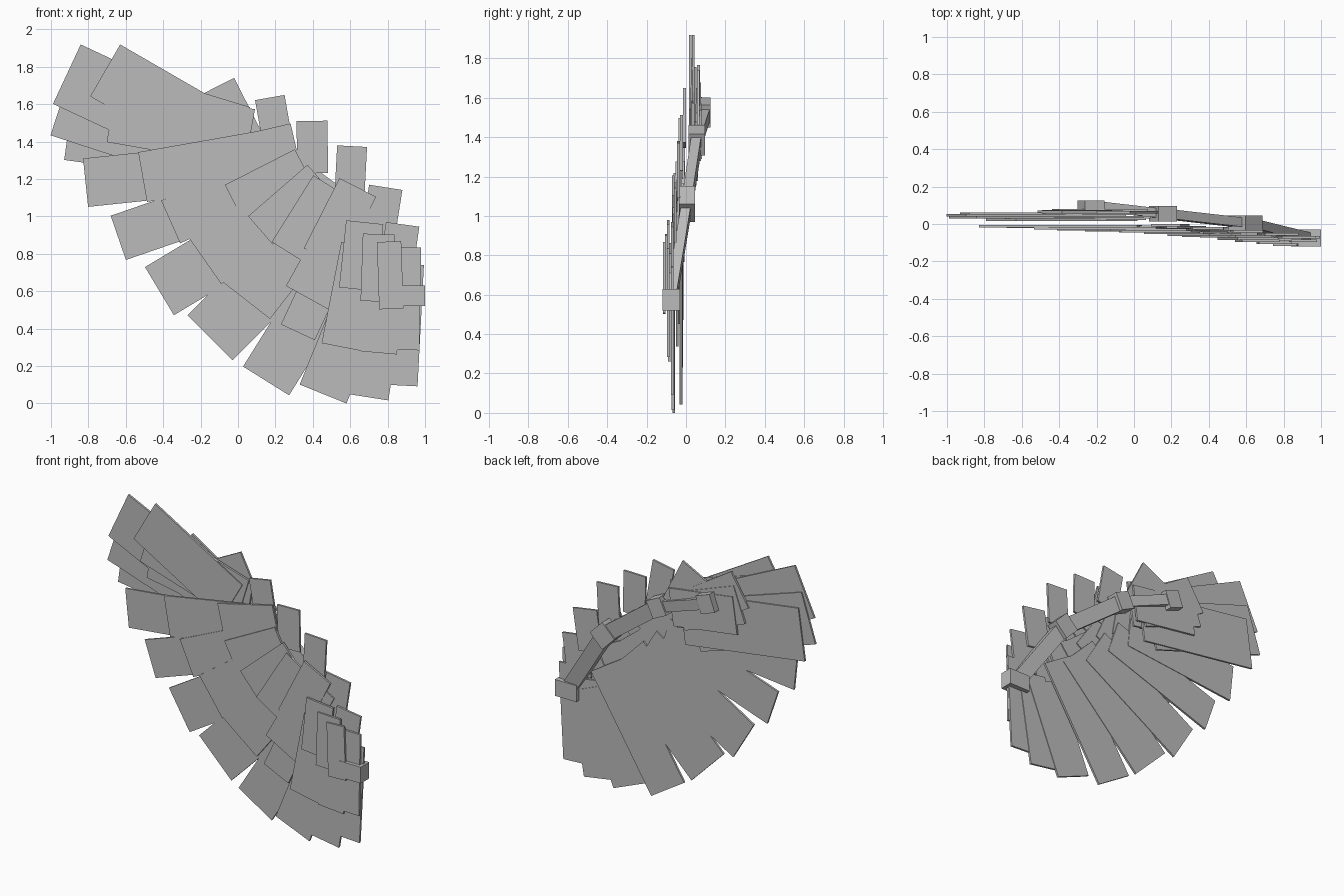
import bpy
from math import radians, sin, cos
from mathutils import Vector, Matrix

cube = bpy.data.objects.get("Cube")
if cube:
    bpy.data.objects.remove(cube, do_unlink=True)

grey = bpy.data.materials.new("plain_grey")
grey.use_nodes = True
grey.diffuse_color = (0.5, 0.5, 0.5, 1)
grey.node_tree.nodes["Principled BSDF"].inputs["Base Color"].default_value = (0.5, 0.5, 0.5, 1)


def box(name, centre, axis, length, thickness, width):
    """Box whose length follows axis, thickness is near y and width lies in the wing plane."""
    along = Vector(axis).normalized()
    side = along.cross(Vector((0, 1, 0))).normalized()
    depth = side.cross(along)
    bpy.ops.mesh.primitive_cube_add(size=1)
    part = bpy.context.object
    part.name = name
    turn = Matrix((along, depth, side)).transposed().to_4x4()
    scale = Matrix.Diagonal((length, thickness, width, 1))
    part.data.transform(Matrix.Translation(centre) @ turn @ scale)
    part.data.materials.append(grey)
    return part


def feather_row(name, first_y, last_y, length, feathers):
    """Flat feathers: tip x, tip z, angle from tip to root, width."""
    for i, (x, z, angle, width) in enumerate(feathers):
        y = first_y + (last_y - first_y) * i / max(1, len(feathers) - 1)
        axis = Vector((cos(radians(angle)), 0, sin(radians(angle))))
        centre = Vector((x, y, z)) + axis * length / 2
        box(f"{name}_{i + 1}", centre, axis, length, 0.014, width)


# Long feathers of the wing tip
feather_row("primary_feather", 0.037, 0.055, 0.9, [
    (-0.915, 1.76, -25, 0.35),
    (-0.95, 1.595, -18, 0.34),
    (-0.905, 1.475, -8, 0.35)])
feather_row("primary_covert", 0.022, 0.036, 0.75, [
    (-0.71, 1.78, -30, 0.32),
    (-0.70, 1.65, -17, 0.32),
    (-0.675, 1.55, -10, 0.31)])
feather_row("primary_back_covert", 0.064, 0.074, 0.48, [
    (-0.45, 1.66, -32, 0.25),
    (-0.45, 1.56, -20, 0.25),
    (-0.42, 1.48, -8, 0.25)])

# Trailing feathers of the forearm, in three overlapping rows
feather_row("secondary_feather", -0.012, -0.025, 0.85, [
    (-0.815, 1.18, 6, 0.26),
    (-0.64, 0.885, 19, 0.25),
    (-0.42, 0.60, 31, 0.30),
    (-0.15, 0.35, 45, 0.34),
    (0.15, 0.12, 58, 0.29)])
feather_row("secondary_covert", -0.022, -0.045, 0.66, [
    (-0.51, 1.21, 10, 0.27),
    (-0.36, 0.97, 24, 0.25),
    (-0.175, 0.76, 35, 0.30),
    (0.045, 0.55, 52, 0.32),
    (0.32, 0.38, 65, 0.20)])
feather_row("small_covert", -0.03, -0.065, 0.42, [
    (-0.1, 1.28, 13, 0.25),
    (-0.02, 1.07, 27, 0.22),
    (0.12, 0.925, 41, 0.20),
    (0.265, 0.81, 58, 0.20),
    (0.45, 0.78, 63, 0.22)])
feather_row("elbow_feather", -0.062, -0.062, 0.58, [(0.37, 0.565, 61, 0.26)])

# Feathers of the upper arm, next to the body
feather_row("tertial_feather", -0.062, -0.07, 0.65, [
    (0.455, 0.05, 68, 0.27),
    (0.695, 0.033, 81, 0.22),
    (0.885, 0.095, 87, 0.15)])
feather_row("tertial_covert", -0.078, -0.09, 0.55, [
    (0.56, 0.30, 79, 0.23),
    (0.755, 0.27, 85, 0.19),
    (0.90, 0.285, 89, 0.14)])
feather_row("shoulder_covert", -0.09, -0.11, 0.36, [
    (0.64, 0.61, 84, 0.20),
    (0.74, 0.545, 88, 0.17),
    (0.82, 0.505, 92, 0.13)])

# Short feathers along the leading edge
feather_row("wrist_edge_feather", 0.062, 0.062, 0.32, [(-0.11, 1.695, -63, 0.20)])
feather_row("leading_edge_feather", -0.007, -0.07, 0.28, [
    (0.17, 1.635, -80, 0.16),
    (0.395, 1.51, -89, 0.165),
    (0.61, 1.375, -93, 0.16),
    (0.79, 1.155, -99, 0.18),
    (0.88, 0.957, -98, 0.18)])

# Arm bones and the blocks at their joints
finger = Vector((-0.23, 0.10, 1.525))
wrist = Vector((0.155, 0.055, 1.385))
elbow = Vector((0.595, 0.005, 1.06))
shoulder = Vector((0.92, -0.075, 0.575))
for name, a, b, width in (("hand_bone", finger, wrist, 0.07),
                          ("forearm_bone", wrist, elbow, 0.10),
                          ("upper_arm_bone", elbow, shoulder, 0.10)):
    box(name, (a + b) / 2, b - a, (b - a).length, 0.05, width)
box("finger_joint", finger, (0.94, 0, -0.34), 0.11, 0.05, 0.12)
box("wrist_joint", wrist, (0.9, 0, -0.43), 0.11, 0.085, 0.12)
box("elbow_joint", elbow, (0.7, 0, -0.7), 0.13, 0.08, 0.13)
box("shoulder_joint", shoulder, (1, 0, 0), 0.16, 0.09, 0.11)
